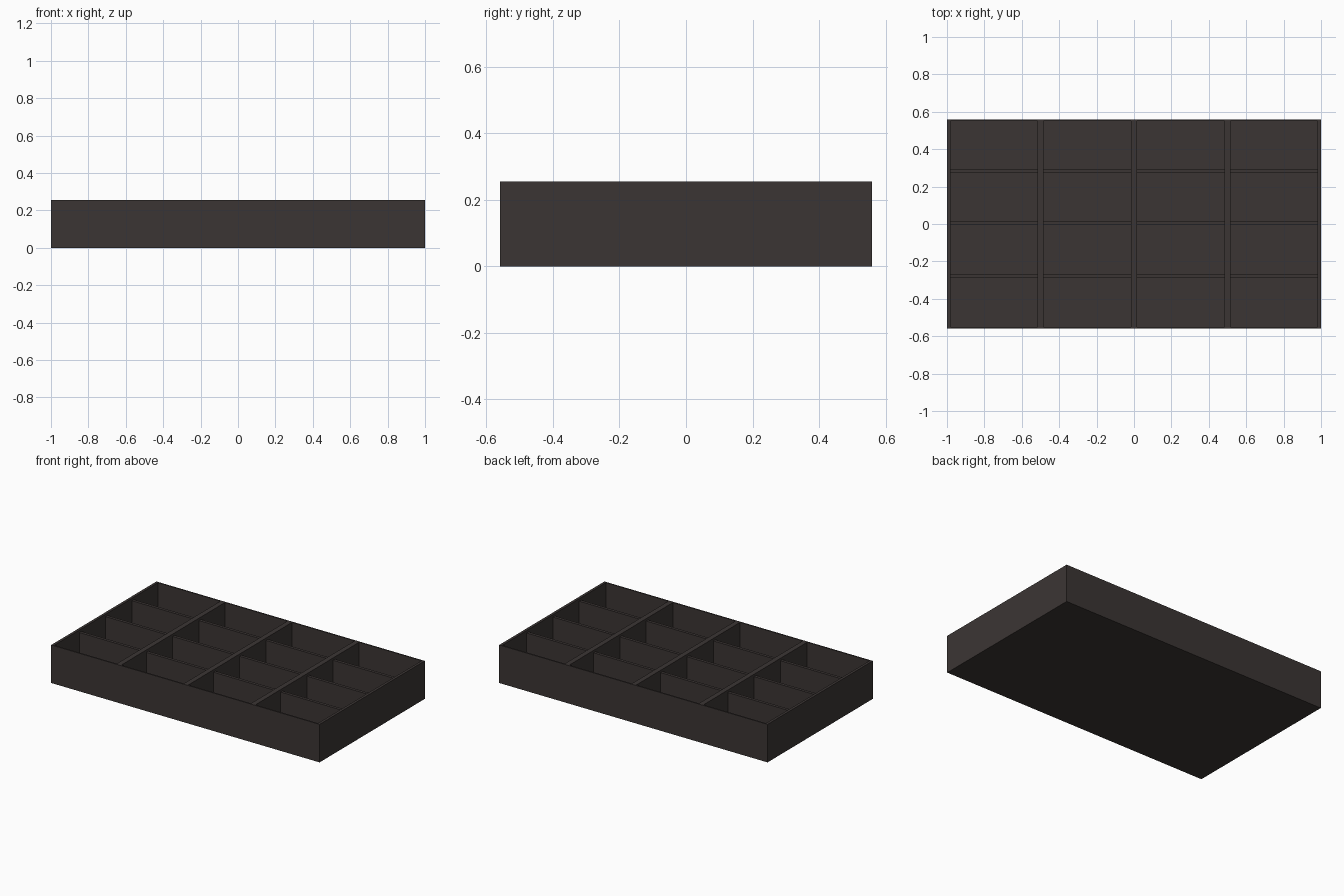
import bpy

if "Cube" in bpy.data.objects:
    bpy.data.objects.remove(bpy.data.objects["Cube"])

W, D, H = 1.0, 0.56, 0.256      # half width, half depth, height
TX, TY, FLOOR = 0.018, 0.009, 0.02
LOW = H - 0.016                 # top of the slightly lower row dividers

mat = bpy.data.materials.new("dark brown")
mat.diffuse_color = (0.044, 0.036, 0.034, 1)
mat.use_nodes = True
mat.node_tree.nodes["Principled BSDF"].inputs["Base Color"].default_value = mat.diffuse_color


def box(name, x0, x1, y0, y1, z0, z1):
    bpy.ops.mesh.primitive_cube_add(size=1, location=((x0 + x1) / 2, (y0 + y1) / 2, (z0 + z1) / 2))
    ob = bpy.context.object
    ob.name = name
    ob.scale = (x1 - x0, y1 - y0, z1 - z0)
    bpy.ops.object.transform_apply(location=False, rotation=False, scale=True)
    ob.data.materials.append(mat)
    return ob


# tray floor
box("tray_floor", -W, W, -D, D, 0, FLOOR)

# outer walls
box("front_wall", -W, W, -D, -D + TY, FLOOR, H)
box("back_wall", -W, W, D - TY, D, FLOOR, H)
box("left_wall", -W, -W + TX, -D + TY, D - TY, FLOOR, H)
box("right_wall", W - TX, W, -D + TY, D - TY, FLOOR, H)

# full-height column dividers
edges = [-W + TX]
for i, x in enumerate((-0.5, 0.0, 0.5)):
    box(f"column_divider_{i + 1}", x - 0.017, x + 0.017, -D + TY, D - TY, FLOOR, H)
    edges += [x - 0.017, x + 0.017]
edges.append(W - TX)

# row dividers, in pieces between the columns
for j, y in enumerate((-0.276, 0.004, 0.284)):
    for i in range(4):
        box(f"row_divider_{j + 1}_{i + 1}", edges[2 * i], edges[2 * i + 1],
            y - 0.01, y + 0.01, FLOOR, LOW)
